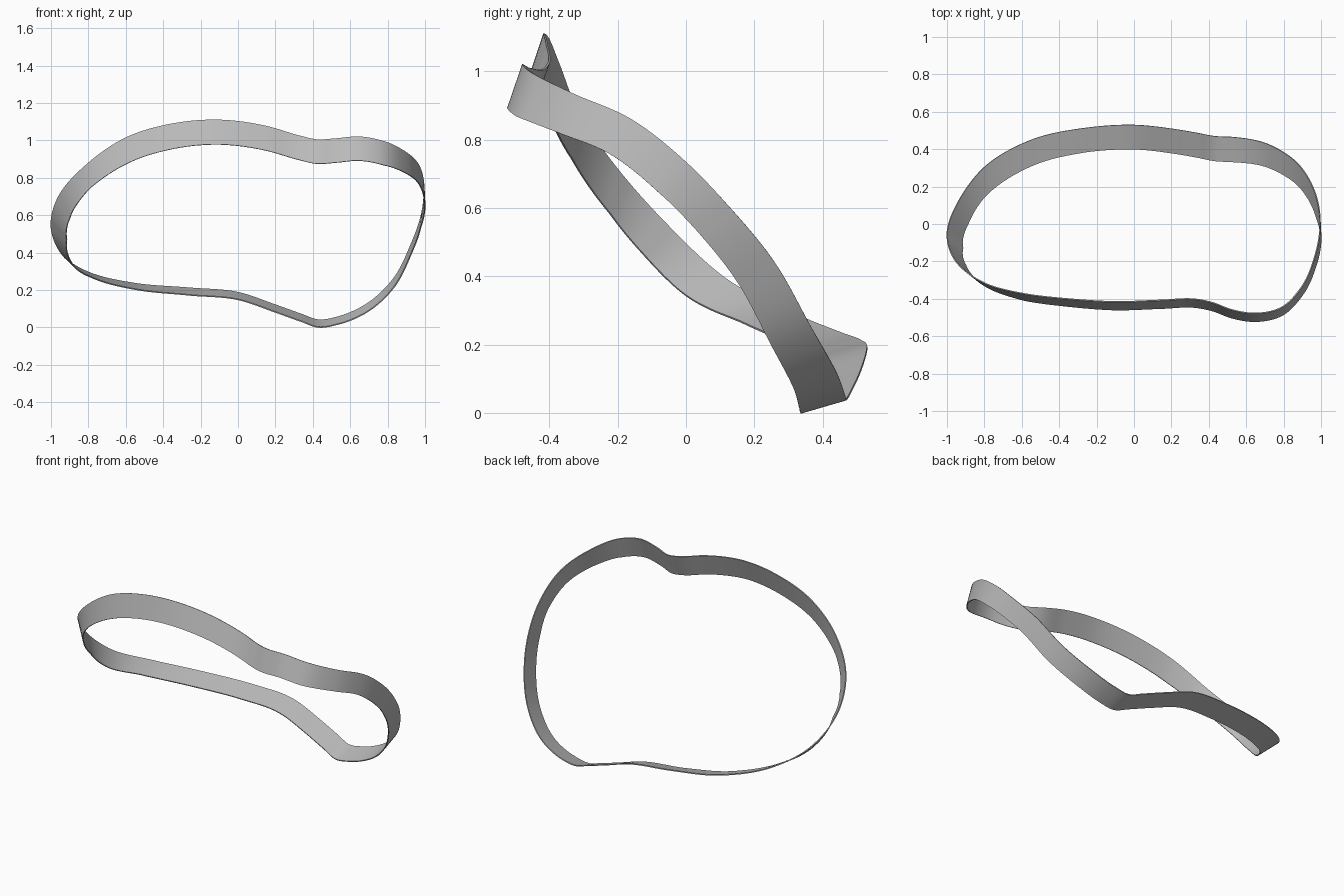
import bpy
import bmesh
from mathutils import Vector

# Remove the default object
default_cube = bpy.data.objects.get("Cube")
if default_cube:
    bpy.data.objects.remove(default_cube, do_unlink=True)

STEPS = 8          # subdivisions between neighbouring path points
THICKNESS = 0.006

# Closed path of the band's upper rim
RIM = [
    (-1, -.06, .555), (-.96, -.19, .7), (-.8, -.315, .88), (-.6, -.37, 1.015),
    (-.35, -.4, 1.09), (-.1, -.415, 1.11), (.15, -.407, 1.077), (.33, -.402, 1.025),
    (.42, -.42, 1.005), (.52, -.457, 1.01), (.65, -.477, 1.02), (.78, -.45, .995),
    (.9, -.33, .935), (.97, -.16, .86), (.995, 0, .735), (.98, .13, .6),
    (.93, .25, .455), (.82, .37, .245), (.68, .44, .12), (.53, .465, .055),
    (.43, .47, .04), (.34, .487, .07), (.2, .51, .12), (0, .53, .187),
    (-.25, .515, .21), (-.55, .45, .235), (-.8, .305, .295), (-.94, .12, .39),
]

# Width of the band as a vector from lower to upper rim, keyed by path point
WIDTH = {
    0: (-.085, .07, .085), 1: (-.06, .03, .12), 2: (-.01, .02, .135),
    3: (-.01, .037, .138), 5: (0, .044, .132), 11: (0, .044, .128),
    12: (0, .05, .112), 14: (-.005, .08, .09), 15: (.003, .1, .065),
    17: (0, .12, .048), 19: (0, .134, .039), 24: (0, .13, .038),
    26: (-.018, .145, .028), 27: (-.055, .115, .05),
}


def smooth_loop(points, steps):
    """Closed smooth curve passing through every point."""
    points = [Vector(p) for p in points]
    count = len(points)
    result = []
    for i in range(count):
        a, b, c, d = (points[(i + k) % count] for k in (-1, 0, 1, 2))
        # Chord-scaled tangents keep uneven spacing from overshooting
        ab, bc, cd = (b - a).length, (c - b).length, (d - c).length
        start = ((b - a) / ab * bc + (c - b) / bc * ab) / (ab + bc) * bc
        end = ((c - b) / bc * cd + (d - c) / cd * bc) / (bc + cd) * bc
        for s in range(steps):
            t = s / steps
            u = 1 - t
            result.append(b * u * u * (1 + 2 * t) + c * t * t * (3 - 2 * t)
                          + start * t * u * u - end * t * t * u)
    return result


def width_at(position):
    """Band width vector, blended between the nearest keys."""
    keys = sorted(WIDTH) + [len(RIM)]
    for low, high in zip(keys, keys[1:]):
        if low <= position < high:
            blend = (position - low) / (high - low)
            return Vector(WIDTH[low]).lerp(Vector(WIDTH[high % len(RIM)]), blend)


def flat_material(name, colour):
    material = bpy.data.materials.new(name)
    material.use_nodes = True
    material.diffuse_color = colour
    material.node_tree.nodes["Principled BSDF"].inputs["Base Color"].default_value = colour
    return material


# Band: a ribbon of quads between the two rims
bm = bmesh.new()
pairs = []
for i, top in enumerate(smooth_loop(RIM, STEPS)):
    bottom = top - width_at(i / STEPS)
    pairs.append((bm.verts.new(top), bm.verts.new(bottom)))
for (top_a, low_a), (top_b, low_b) in zip(pairs, pairs[1:] + pairs[:1]):
    bm.faces.new((top_a, low_a, low_b, top_b))
mesh = bpy.data.meshes.new("band")
bm.to_mesh(mesh)
bm.free()

band = bpy.data.objects.new("band", mesh)
bpy.context.collection.objects.link(band)
mesh.materials.append(flat_material("plain grey", (0.5, 0.5, 0.5, 1)))

# Thin wall
wall = band.modifiers.new("wall", "SOLIDIFY")
wall.thickness = THICKNESS
wall.offset = 0

# Smooth faces with crisp rims
bpy.context.view_layer.objects.active = band
band.select_set(True)
bpy.ops.object.modifier_apply(modifier=wall.name)
bpy.ops.object.shade_smooth_by_angle()
